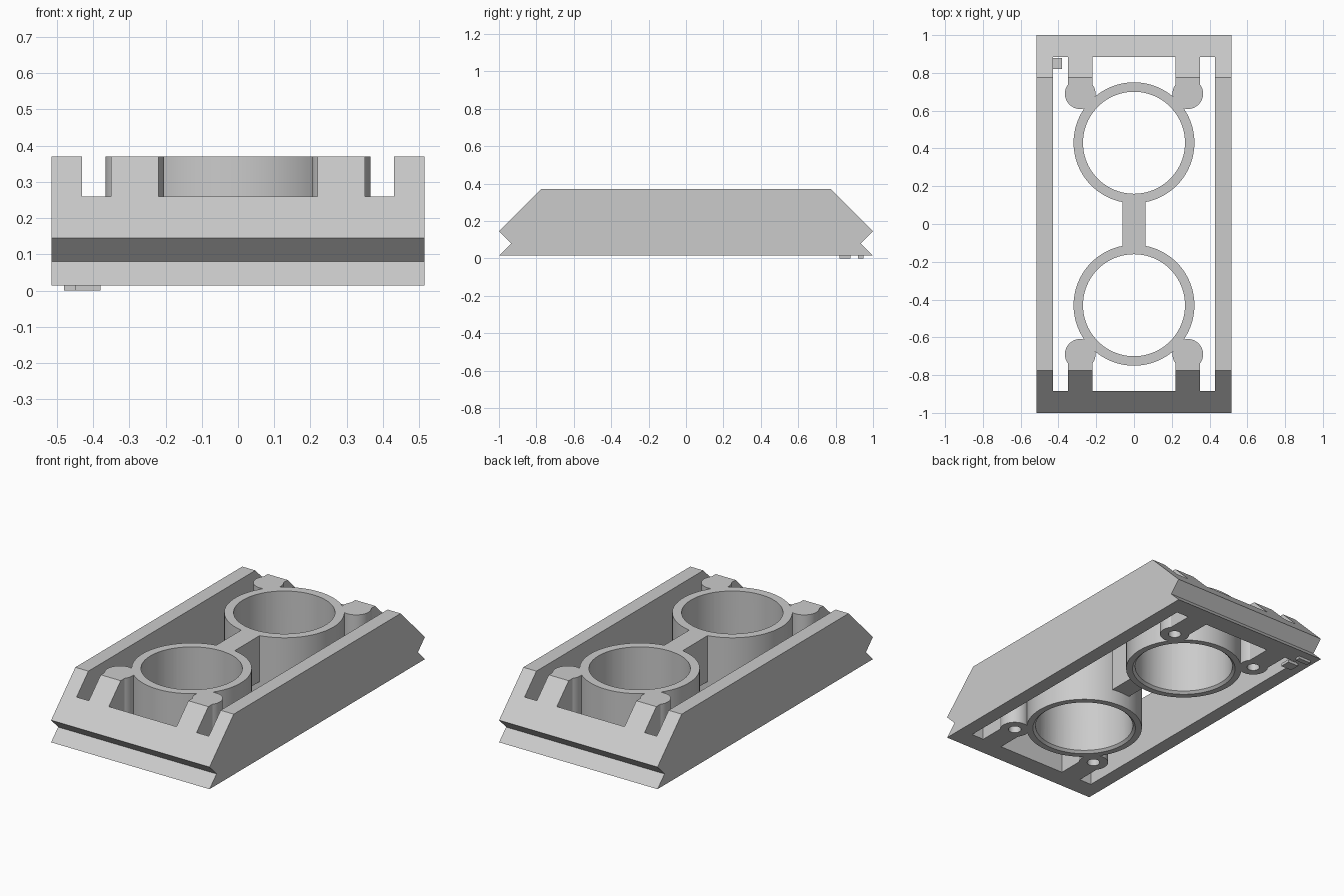
import bpy, bmesh, math

cube = bpy.data.objects.get("Cube")
if cube:
    bpy.data.objects.remove(cube, do_unlink=True)

grey = bpy.data.materials.new("plain grey")
grey.use_nodes = True
colour = (0.6, 0.6, 0.6, 1)
grey.diffuse_color = colour
grey.node_tree.nodes["Principled BSDF"].inputs["Base Color"].default_value = colour

BASE, TOP = 0.015, 0.37


def finish(name, bm):
    bmesh.ops.recalc_face_normals(bm, faces=bm.faces)
    mesh = bpy.data.meshes.new(name)
    bm.to_mesh(mesh)
    bm.free()
    mesh.materials.append(grey)
    ob = bpy.data.objects.new(name, mesh)
    bpy.context.collection.objects.link(ob)
    return ob


def prism(name, profile, x0, x1):
    """Extrude a (y, z) profile along x."""
    bm = bmesh.new()
    face = bm.faces.new([bm.verts.new((x0, y, z)) for y, z in profile])
    new = bmesh.ops.extrude_face_region(bm, geom=[face])["geom"]
    verts = [v for v in new if isinstance(v, bmesh.types.BMVert)]
    bmesh.ops.translate(bm, verts=verts, vec=(x1 - x0, 0, 0))
    return finish(name, bm)


def box(name, x0, x1, y0, y1, z0, z1):
    return prism(name, [(y0, z0), (y1, z0), (y1, z1), (y0, z1)], x0, x1)


def cylinder(name, x, y, r0, z0, z1, r1=None, sides=96):
    bm = bmesh.new()
    bmesh.ops.create_cone(bm, cap_ends=True, segments=sides, radius1=r0,
                          radius2=r0 if r1 is None else r1, depth=z1 - z0)
    bmesh.ops.translate(bm, verts=bm.verts, vec=(x, y, (z0 + z1) / 2))
    return finish(name, bm)


def combine(target, others, operation):
    for other in others:
        mod = target.modifiers.new(operation.lower(), 'BOOLEAN')
        mod.operation, mod.solver, mod.object = operation, 'EXACT', other
        bpy.context.view_layer.objects.active = target
        bpy.ops.object.modifier_apply(modifier=mod.name)
        bpy.data.objects.remove(other, do_unlink=True)


# Outer frame with sloped, grooved ends and an open middle
half = [(1, BASE), (0.935, 0.08), (1, 0.145), (0.775, TOP)]
profile = half + [(-y, z) for y, z in reversed(half)]
frame = prism("holder_frame", profile, -0.515, 0.515)
combine(frame, [box("pocket", -0.43, 0.43, -0.885, 0.885, -0.1, 0.5)], 'DIFFERENCE')

# Rings, bridge, screw posts and the arms that carry them
parts = [box("bridge", -0.06, 0.06, -0.14, 0.14, 0.1, TOP)]
holes = []
for s in (-1, 1):
    cy = s * 0.43
    parts.append(cylinder("ring", 0, cy, 0.32, BASE, TOP))
    holes.append(cylinder("bore", 0, cy, 0.27, -0.1, 0.5))
    holes.append(cylinder("bore_chamfer", 0, cy, 0.29, BASE - 0.005, 0.03, 0.268))
    arm = [(0.69, BASE), (0.92, BASE), (0.92, 0.225), (0.775, TOP), (0.69, TOP)]
    for m in (-1, 1):
        x0, x1 = sorted((m * 0.22, m * 0.35))
        parts.append(prism("arm", [(s * y, z) for y, z in arm], x0, x1))
        parts.append(cylinder("screw_post", m * 0.285, s * 0.69, 0.081, BASE, TOP, sides=48))
        holes.append(cylinder("screw_hole", m * 0.285, s * 0.69, 0.035, -0.1, 0.27, sides=32))
combine(frame, parts, 'UNION')
combine(frame, holes, 'DIFFERENCE')

bpy.ops.object.select_all(action='DESELECT')
frame.select_set(True)
bpy.context.view_layer.objects.active = frame
bpy.ops.object.shade_smooth_by_angle(angle=math.radians(30))

# Small raised pads under one corner
box("corner_pad_long", -0.48, -0.40, 0.92, 0.95, 0, BASE + 0.002)
box("corner_pad_short", -0.45, -0.38, 0.82, 0.88, 0, BASE + 0.002)
